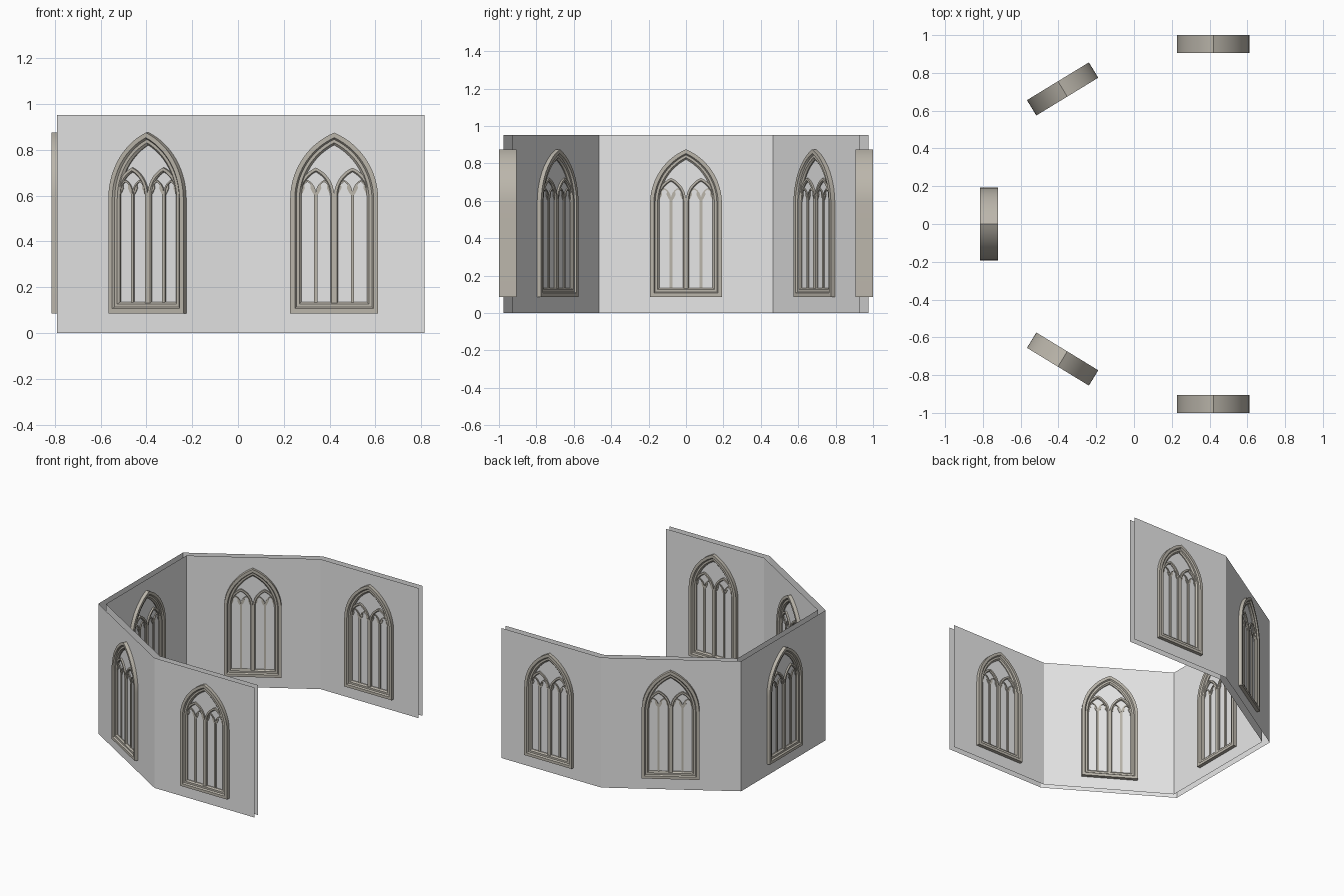
import bpy, bmesh, math
from mathutils import Vector

if "Cube" in bpy.data.objects:
    bpy.data.objects.remove(bpy.data.objects["Cube"])


def material(name, rgb):
    m = bpy.data.materials.new(name)
    m.diffuse_color = (*rgb, 1)
    m.use_nodes = True
    m.node_tree.nodes["Principled BSDF"].inputs["Base Color"].default_value = m.diffuse_color
    return m


wall_mat = material("pale_plaster", (0.8, 0.8, 0.8))
stone_mat = material("warm_stone", (0.50, 0.47, 0.41))


def make_mesh(name, bm, mat):
    me = bpy.data.meshes.new(name)
    bm.to_mesh(me)
    bm.free()
    me.materials.append(mat)
    return me


def place(name, me):
    ob = bpy.data.objects.new(name, me)
    bpy.context.collection.objects.link(ob)
    return ob


# Pointed arch outline, shrunk inward by "o" on every side
def arch_outline(cx, half, base, spring, apex, o, n=14):
    rise = apex - spring
    big = (half * half + rise * rise) / (2 * half)
    r, c = big - o, big - half
    top = math.acos(max(-1, min(1, c / r)))
    right = [(r * math.cos(top * i / n) - c, spring + r * math.sin(top * i / n)) for i in range(n + 1)]
    right = [(half - o, base + o)] + right
    left = [(-x, z) for x, z in reversed(right[:-1])]
    return [(cx + x, z) for x, z in right + left]


# Sweep a front-and-back symmetric moulding (inset, depth) round an arch
def arch_frame(bm, cx, half, base, spring, apex, profile):
    section = [(o, -d) for o, d in profile] + [(o, d) for o, d in reversed(profile)]
    rings = [[bm.verts.new((x, d, z)) for x, z in arch_outline(cx, half, base, spring, apex, o)]
             for o, d in section]
    for a, b in zip(rings, rings[1:] + rings[:1]):
        for i in range(len(a)):
            j = (i + 1) % len(a)
            bm.faces.new((a[i], a[j], b[j], b[i]))


# Flat plate with thickness from an x-z polygon
def plate(bm, pts, d):
    f = [bm.verts.new((x, -d, z)) for x, z in pts]
    b = [bm.verts.new((x, d, z)) for x, z in pts]
    bm.faces.new(f)
    bm.faces.new(b[::-1])
    for i in range(len(pts)):
        j = (i + 1) % len(pts)
        bm.faces.new((f[j], f[i], b[i], b[j]))


# Traceried window, one mesh shared by all five bays
bm = bmesh.new()
arch_frame(bm, 0, 0.192, 0.086, 0.585, 0.875,
           [(0, 0.0475), (0.020, 0.0475), (0.027, 0.038), (0.040, 0.038), (0.049, 0.029)])
for s in (-1, 1):
    # paired sub-arches meeting in the central mullion
    arch_frame(bm, s * 0.08, 0.08, 0.115, 0.60, 0.722,
               [(0, 0.034), (0.012, 0.034), (0.017, 0.028)])
    for t in (-1, 1):
        # narrow lights with cusped heads
        cx = s * 0.08 + t * 0.036
        arch_frame(bm, cx, 0.036, 0.125, 0.61, 0.668, [(0, 0.030), (0.007, 0.030)])
        for u in (-1, 1):
            plate(bm, [(cx + u * x, z) for x, z in
                       ((0.031, 0.600), (0.022, 0.612), (0.012, 0.632), (0.014, 0.650), (0.027, 0.640))], 0.027)
bmesh.ops.recalc_face_normals(bm, faces=bm.faces)
window_mesh = make_mesh("window", bm, stone_mat)


# Wall sheets: an open five-sided apse, the two skins left uncapped
def wall_path(x_back, y_back, x_turn, y_side):
    half = [(0.815, y_side), (x_turn, y_side), (x_back, y_back)]
    return [(x, -y) for x, y in half] + half[::-1]


def wall_sheet(name, path, inward):
    bm = bmesh.new()
    for (x0, y0), (x1, y1) in zip(path, path[1:]):
        vs = [bm.verts.new(p) for p in ((x0, y0, 0), (x0, y0, 0.953), (x1, y1, 0.953), (x1, y1, 0))]
        bm.faces.new(vs[::-1] if inward else vs)
    bmesh.ops.remove_doubles(bm, verts=bm.verts, dist=1e-5)
    place(name, make_mesh(name, bm, wall_mat))


outer = wall_path(-0.79, 0.49, 0.005, 0.975)
inner = wall_path(-0.745, 0.465, 0.018, 0.93)
wall_sheet("outer_wall", outer, False)
wall_sheet("inner_wall", inner, True)

# A window in the middle of each bay
mid = [(Vector(a) + Vector(b)) / 2 for a, b in zip(outer, inner)]
names = ["window_front", "window_front_angled", "window_end", "window_back_angled", "window_back"]
for name, a, b in zip(names, mid, mid[1:]):
    ob = place(name, window_mesh)
    c, d = (a + b) / 2, b - a
    if name in ("window_front", "window_back"):
        c.x = 0.42
    ob.location = (c.x, c.y, 0)
    ob.rotation_euler.z = math.atan2(d.y, d.x)

first = bpy.data.objects["window_front"]
bpy.ops.object.select_all(action='DESELECT')
first.select_set(True)
bpy.context.view_layer.objects.active = first
bpy.ops.object.shade_smooth_by_angle(angle=math.radians(30))
